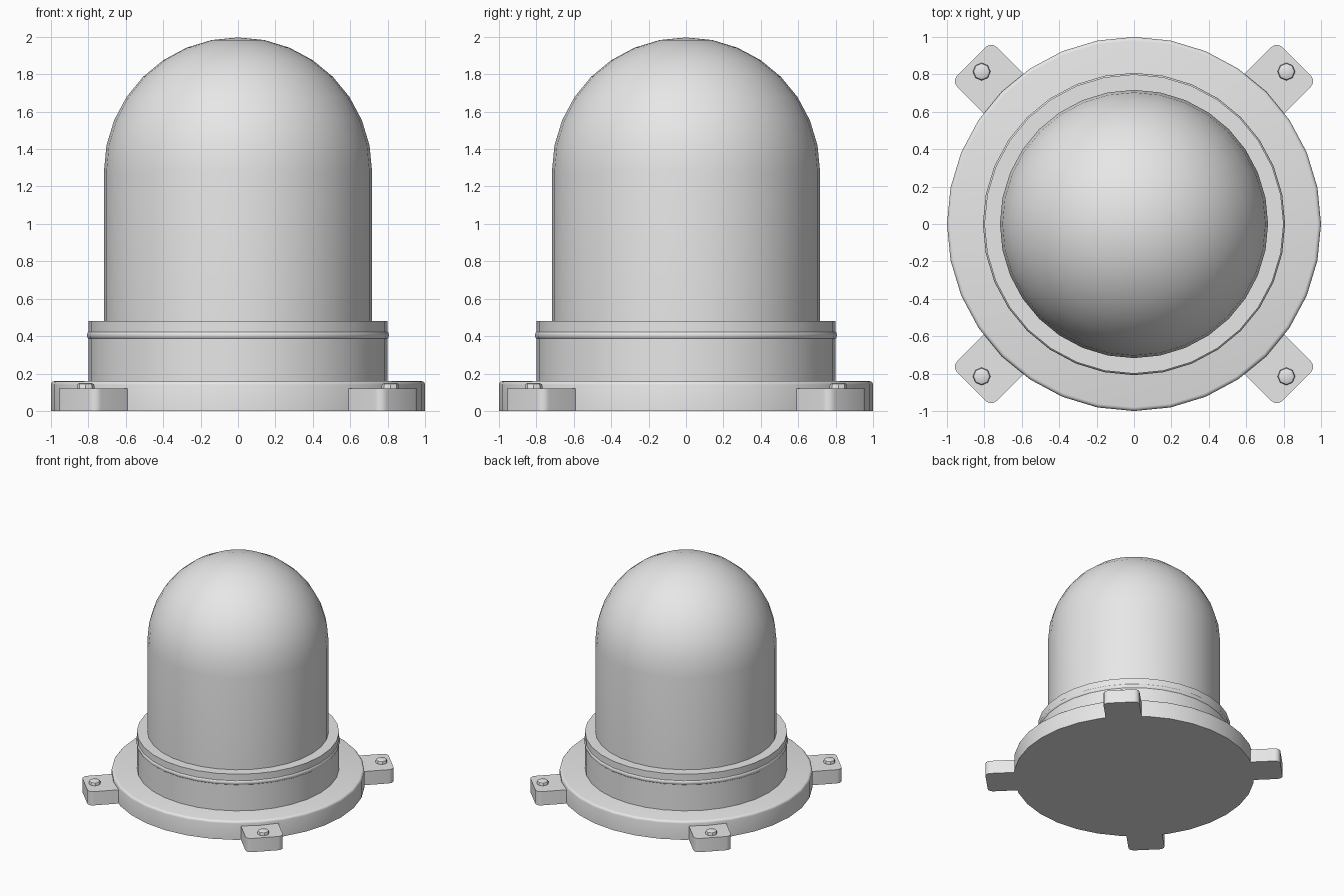
import bpy, bmesh, math
from mathutils import Matrix

if "Cube" in bpy.data.objects:
    bpy.data.objects.remove(bpy.data.objects["Cube"])

grey = bpy.data.materials.new("light_grey")
grey.diffuse_color = (0.8, 0.8, 0.8, 1)
grey.use_nodes = True
grey.node_tree.nodes["Principled BSDF"].inputs["Base Color"].default_value = grey.diffuse_color


def finish(name, bm, angle=35):
    bmesh.ops.recalc_face_normals(bm, faces=bm.faces)
    me = bpy.data.meshes.new(name)
    bm.to_mesh(me)
    bm.free()
    ob = bpy.data.objects.new(name, me)
    bpy.context.collection.objects.link(ob)
    me.materials.append(grey)
    bpy.ops.object.select_all(action='DESELECT')
    bpy.context.view_layer.objects.active = ob
    ob.select_set(True)
    bpy.ops.object.shade_smooth_by_angle(angle=math.radians(angle))
    return ob


def lathe(name, profile, n=32, loc=(0, 0), closed=False):
    """Revolve (radius, z) points; radius 0 makes a pole."""
    bm = bmesh.new()
    rings = []
    for r, z in profile:
        if r < 1e-6:
            rings.append([bm.verts.new((loc[0], loc[1], z))] * n)
        else:
            rings.append([bm.verts.new((loc[0] + r * math.cos(math.tau * i / n),
                                        loc[1] + r * math.sin(math.tau * i / n), z))
                          for i in range(n)])
    pairs = list(zip(rings, rings[1:]))
    if closed:
        pairs.append((rings[-1], rings[0]))
    for a, b in pairs:
        for i in range(n):
            j = (i + 1) % n
            bm.faces.new(list(dict.fromkeys((a[i], a[j], b[j], b[i]))))
    if not closed:
        for ring in (rings[0], rings[-1]):
            if ring[0] is not ring[1]:
                bm.faces.new(ring)
    return finish(name, bm)


def arc(cr, cz, r, a0, a1, n):
    return [(cr + r * math.cos(math.radians(a0 + (a1 - a0) * i / n)),
             cz + r * math.sin(math.radians(a0 + (a1 - a0) * i / n))) for i in range(n + 1)]


# Base flange with softened top edge
lathe("base_flange", [(1, 0)] + arc(0.98, 0.14, 0.02, 0, 90, 3))

# Collar and its raised bead
lathe("collar", [(0.8, 0.15), (0.8, 0.48)])
lathe("collar_bead", arc(0.782, 0.405, 0.026, 0, 330, 11), closed=True)

# Domed cover
dome = arc(0, 1.28, 0.717, 0, 90, 8)
dome[-1] = (0, dome[-1][1])
lathe("dome_cover", [(0.717, 0.45)] + dome)

# Four mounting lugs with bolts on the diagonals
for k, side in enumerate(("back_right", "back_left", "front_left", "front_right")):
    ang = math.radians(45 + 90 * k)
    bm = bmesh.new()
    x0, x1, w, h, r = 0.9, 1.23, 0.15, 0.12, 0.043
    outline = ([(x0, -w)] + arc(x1 - r, -w + r, r, -90, 0, 3)
               + arc(x1 - r, w - r, r, 0, 90, 3) + [(x0, w)])
    face = bm.faces.new([bm.verts.new((x, y, 0)) for x, y in outline])
    top = bmesh.ops.extrude_face_region(bm, geom=[face], use_keep_orig=True)["geom"]
    bmesh.ops.translate(bm, vec=(0, 0, h),
                        verts=[v for v in top if isinstance(v, bmesh.types.BMVert)])
    bm.transform(Matrix.Rotation(ang, 4, 'Z'))
    finish("lug_" + side, bm)
    c = (1.152 * math.cos(ang), 1.152 * math.sin(ang))
    lathe("bolt_" + side, [(0.047, 0.11), (0.047, 0.135), (0.043, 0.144), (0.033, 0.149)],
          n=8, loc=c)
